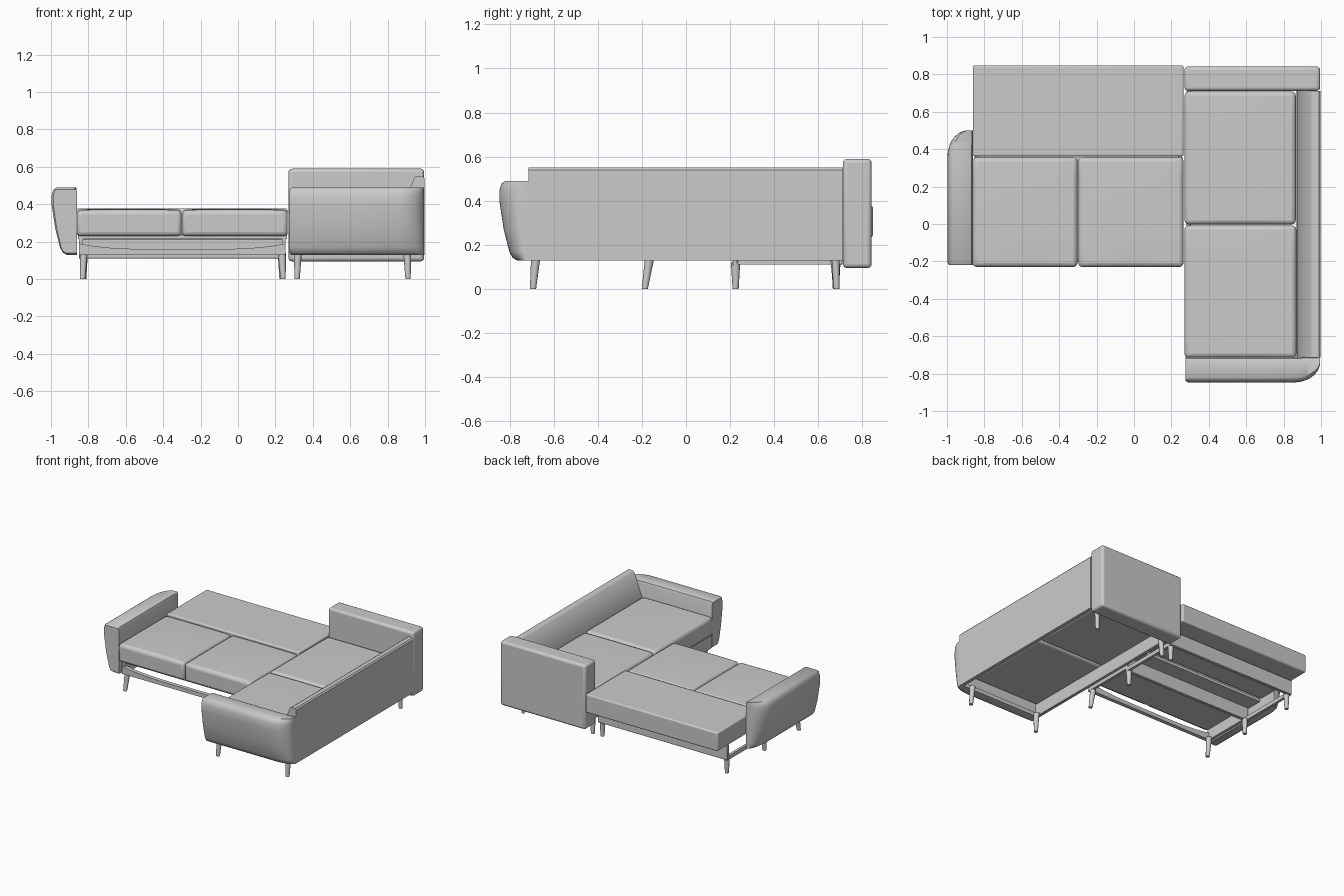
import bpy, bmesh, math
from mathutils import Vector

if "Cube" in bpy.data.objects:
    bpy.data.objects.remove(bpy.data.objects["Cube"])


def finish(name, bm, bevel=0.0, segs=3):
    bmesh.ops.recalc_face_normals(bm, faces=bm.faces)
    me = bpy.data.meshes.new(name)
    bm.to_mesh(me)
    bm.free()
    ob = bpy.data.objects.new(name, me)
    bpy.context.collection.objects.link(ob)
    if bevel:
        m = ob.modifiers.new("bevel", 'BEVEL')
        m.width, m.segments, m.limit_method = bevel, segs, 'ANGLE'
        m.angle_limit = math.radians(40)
    bpy.ops.object.select_all(action='DESELECT')
    ob.select_set(True)
    bpy.context.view_layer.objects.active = ob
    bpy.ops.object.shade_smooth_by_angle(angle=math.radians(40))
    return ob


def box(name, x0, x1, y0, y1, z0, z1, bevel=0.0, segs=3):
    bm = bmesh.new()
    bmesh.ops.create_cube(bm, size=1)
    for v in bm.verts:
        v.co = Vector(((x0 + x1) / 2 + v.co.x * (x1 - x0),
                       (y0 + y1) / 2 + v.co.y * (y1 - y0),
                       (z0 + z1) / 2 + v.co.z * (z1 - z0)))
    return finish(name, bm, bevel, segs)


def loft(name, rings, bevel=0.0):
    """Skin a list of equal-length point rings and cap both ends."""
    bm = bmesh.new()
    vs = [[bm.verts.new(p) for p in r] for r in rings]
    n = len(vs[0])
    for a, b in zip(vs, vs[1:]):
        for i in range(n):
            bm.faces.new((a[i], a[(i + 1) % n], b[(i + 1) % n], b[i]))
    bm.faces.new(vs[0])
    bm.faces.new(vs[-1])
    return finish(name, bm, bevel, 2)


def arm(name, place):
    """Flared armrest whose far end curls round to the inner side."""
    prof = [(0, .13), (.055, .13), (.075, .142), (.09, .17), (.115, .27), (.135, .40),
            (.134, .45), (.125, .478), (.108, .49), (.02, .49), (.006, .485), (0, .47)]
    rings = []
    steps = [(0, .93, .01), (.012, 1, 0)] + [
        (.58 + .14 * math.sin(t), .2 + .8 * math.cos(t), 0)
        for t in [i * math.pi / 20 for i in range(11)]]
    for s, k, inset in steps:
        rings.append([place(d * k, s, min(max(z, .13 + inset), .49 - inset))
                      for d, z in prof])
    return loft(name, rings)


def leg(name, x, y, top, dx=0, dy=0):
    """Tapered round leg, foot shifted by dx, dy."""
    ring = lambda cx, cy, r, z: [
        (cx + r * math.cos(i * math.pi / 8), cy + r * math.sin(i * math.pi / 8), z)
        for i in range(16)]
    return loft(name, [ring(x + dx, y + dy, .014, 0), ring(x, y, .021, top)])


def cushion(name, x0, x1, y0, y1, z0, z1, crown=.01):
    """Soft cushion: rounded box with a slightly raised top and tucked underside."""
    ob = box(name, x0, x1, y0, y1, z0, z1)
    bm = bmesh.new()
    bm.from_mesh(ob.data)
    bmesh.ops.bevel(bm, geom=bm.edges[:], offset=.022, segments=3, profile=.5, affect='EDGES')
    for ax, lo, hi in ((0, x0, x1), (1, y0, y1)):
        for k in range(1, 6):
            p, nrm = Vector((0, 0, 0)), Vector((0, 0, 0))
            p[ax], nrm[ax] = lo + (hi - lo) * k / 6, 1
            bmesh.ops.bisect_plane(bm, geom=bm.verts[:] + bm.edges[:] + bm.faces[:],
                                   plane_co=p, plane_no=nrm)
    for v in bm.verts:
        u = (v.co.x - x0) / (x1 - x0)
        w = (v.co.y - y0) / (y1 - y0)
        puff = max(0, 16 * u * (1 - u) * w * (1 - w)) ** .5
        if v.co.z > (z0 + z1) / 2:
            v.co.z += crown * (puff - 1)
    bm.to_mesh(ob.data)
    bm.free()
    bpy.ops.object.shade_smooth_by_angle(angle=math.radians(40))
    return ob


# Seat cushions of the sofa and the long side
cushion("seat_cushion_left", -.862, -.302, -.23, .357, .23, .378)
cushion("seat_cushion_right", -.298, .265, -.23, .357, .23, .378)
cushion("long_seat_front", .27, .868, -.715, -.008, .23, .38, .006)
cushion("long_seat_rear", .27, .865, -.002, .708, .23, .38, .006)

# Fold-out bed slab
box("bed_slab", -.862, .265, .362, .848, .235, .378, .01)

# Armrests: left one runs along y, front one runs along x
arm("left_armrest", lambda d, s, z: (-.862 - d, -.22 + s, z))
arm("front_armrest", lambda d, s, z: (.275 + s, -.712 - d, z))

# Tall end panel
box("rear_end_panel", .27, .995, .712, .842, .095, .59, .018)

# Sloped long backrest
back = [(.97, .13), (.997, .13), (.997, .54), (.988, .55), (.955, .55), (.942, .542),
        (.875, .37), (.87, .23), (.97, .23)]
loft("long_backrest", [[(x, y, z) for x, z in back] for y in (-.715, .712)])

# Frame under the fold-out bed
box("bed_rear_apron", -.85, .255, .685, .71, .11, .225, .003, 1)
box("bed_middle_rail", -.85, .255, .21, .235, .11, .215, .003, 1)
for side, x in (("left", -.85), ("right", .235)):
    box("bed_side_rail_" + side, x, x + .02, .235, .685, .11, .14)
    box("seat_side_rail_" + side, x, x + .02, -.19, .21, .13, .215)
box("seat_base_panel", -.855, .262, -.19, .355, .215, .235)

# Curved front rail, thinner in the middle
rail = []
for i in range(17):
    t = i / 8 - 1
    x, h = -.2975 + .5525 * t, .03 + .03 * t ** 4
    rail.append([(x, -.2, .13), (x, -.17, .13), (x, -.17, .13 + h), (x, -.2, .13 + h)])
loft("seat_front_rail", rail)

# Frame under the long side
box("long_inner_rail", .28, .305, -.712, .712, .13, .235, .003, 1)
box("long_front_rail", .305, .97, -.72, -.70, .13, .16)

# Legs
for tag, x, sx in (("left", -.825, -1), ("right", .235, 1)):
    leg("bed_front_leg_" + tag, x, -.165, .14, .006 * sx, -.022)
    leg("bed_middle_leg_" + tag, x, .225, .12)
    leg("bed_rear_leg_" + tag, x, .68, .12)
for tag, x, sx in (("inner", .32, -1), ("outer", .905, 1)):
    leg("long_front_leg_" + tag, x, -.682, .14, .004 * sx, -.012)
    leg("long_rear_leg_" + tag, x, .675, .24 if sx > 0 else .14, .004 * sx, .008)
